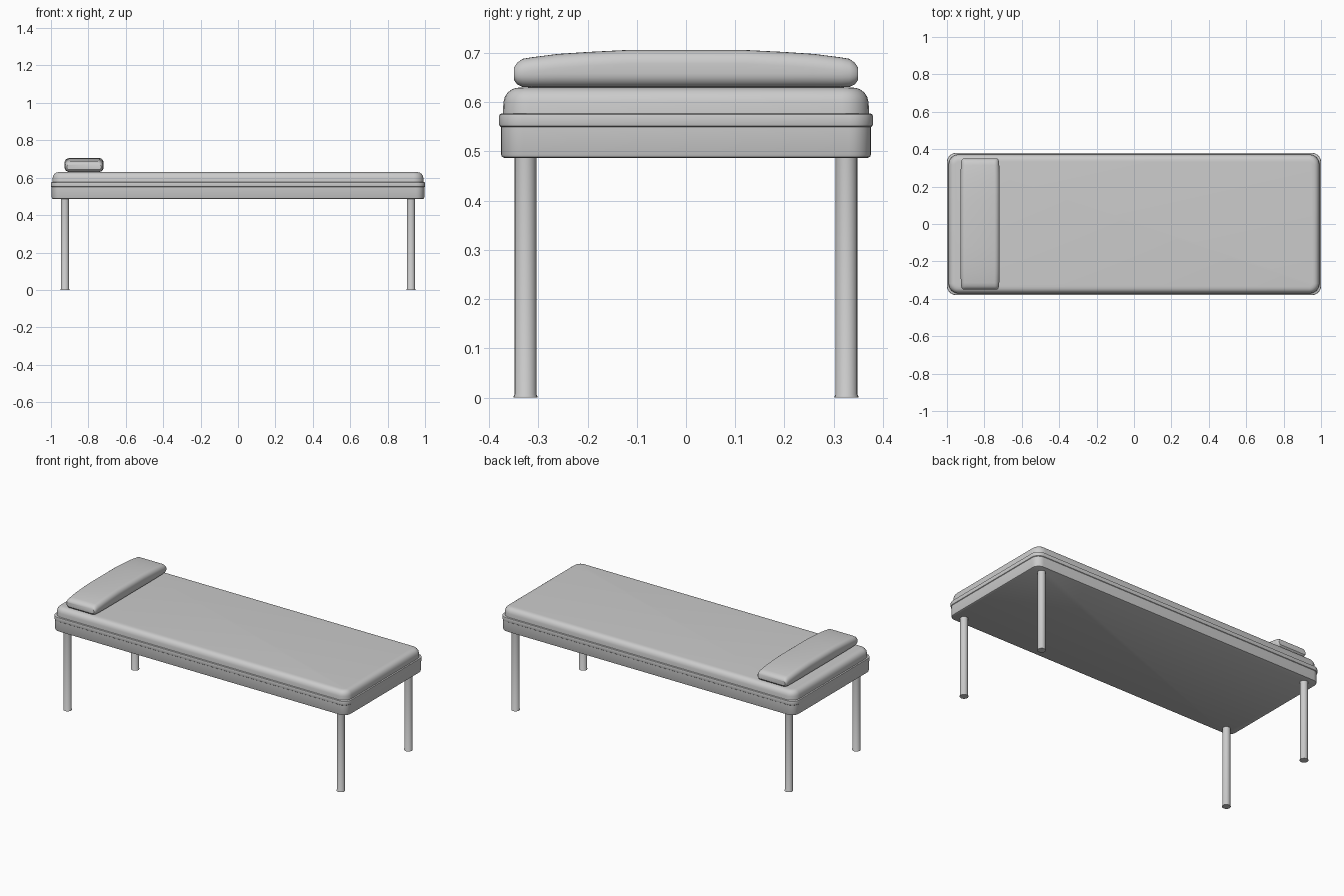
import bpy, bmesh, math

if "Cube" in bpy.data.objects:
    bpy.data.objects.remove(bpy.data.objects["Cube"])


def rounded_rect(hx, hy, r, seg=6):
    """Outline points of a rounded rectangle, counter-clockwise."""
    pts = []
    for k, (sx, sy) in enumerate([(1, 1), (-1, 1), (-1, -1), (1, -1)]):
        for i in range(seg + 1):
            a = math.pi / 2 * (k + i / seg)
            pts.append((sx * (hx - r) + r * math.cos(a), sy * (hy - r) + r * math.sin(a)))
    return pts


def loft(name, rings):
    """Skin equal-length rings of points and cap both ends."""
    bm = bmesh.new()
    loops = [[bm.verts.new(p) for p in ring] for ring in rings]
    n = len(loops[0])
    for a, b in zip(loops, loops[1:]):
        for i in range(n):
            j = (i + 1) % n
            bm.faces.new((a[i], a[j], b[j], b[i]))
    bm.faces.new(loops[0][::-1])
    bm.faces.new(loops[-1])
    bmesh.ops.recalc_face_normals(bm, faces=bm.faces)
    me = bpy.data.meshes.new(name)
    bm.to_mesh(me)
    bm.free()
    ob = bpy.data.objects.new(name, me)
    bpy.context.collection.objects.link(ob)
    bpy.ops.object.select_all(action='DESELECT')
    ob.select_set(True)
    bpy.context.view_layer.objects.active = ob
    bpy.ops.object.shade_smooth_by_angle(angle=math.radians(35))
    return ob


def slab(name, hx, hy, r, profile):
    """Rounded slab; profile is a list of (edge inset, height)."""
    loft(name, [[(x, y, z) for x, y in rounded_rect(hx - d, hy - d, r - d)]
                for d, z in profile])


# Bed base, trim band and mattress
slab("bed_base", 0.996, 0.376, 0.045,
     [(0.006, 0.487), (0.002, 0.489), (0, 0.494), (0, 0.552)])
slab("trim_band", 1.0, 0.38, 0.048,
     [(0.005, 0.549), (0.001, 0.552), (0, 0.556), (0, 0.571), (0.001, 0.575), (0.005, 0.577)])
slab("mattress", 0.992, 0.372, 0.055,
     [(0, 0.575), (0.001, 0.6), (0.004, 0.611), (0.01, 0.62), (0.018, 0.626),
      (0.027, 0.629), (0.038, 0.63)])

# Pillow: cross-sections along y as (y, half width, bottom, top, corner radius)
half = [(0.12, 0.105, 0.63, 0.706, 0.028), (0.2, 0.105, 0.63, 0.702, 0.028),
        (0.26, 0.1045, 0.63, 0.698, 0.028), (0.315, 0.1025, 0.63, 0.691, 0.027),
        (0.332, 0.101, 0.631, 0.688, 0.026), (0.343, 0.098, 0.636, 0.680, 0.020),
        (0.349, 0.092, 0.644, 0.671, 0.012)]
stations = [(-s[0],) + s[1:] for s in reversed(half)] + half
loft("pillow", [[(-0.823 + x, y, (lo + hi) / 2 + z)
                 for x, z in rounded_rect(w, (hi - lo) / 2, r)]
                for y, w, lo, hi, r in stations])

# Round legs with slightly flared feet
for xname, sx in (("left", -1), ("right", 1)):
    for yname, sy in (("front", -1), ("back", 1)):
        loft(f"{yname}_{xname}_leg",
             [[(sx * 0.925 + r * math.cos(i * math.pi / 12),
                sy * 0.326 + r * math.sin(i * math.pi / 12), z) for i in range(24)]
              for r, z in [(0.024, 0), (0.024, 0.003), (0.022, 0.006), (0.022, 0.489)]])
